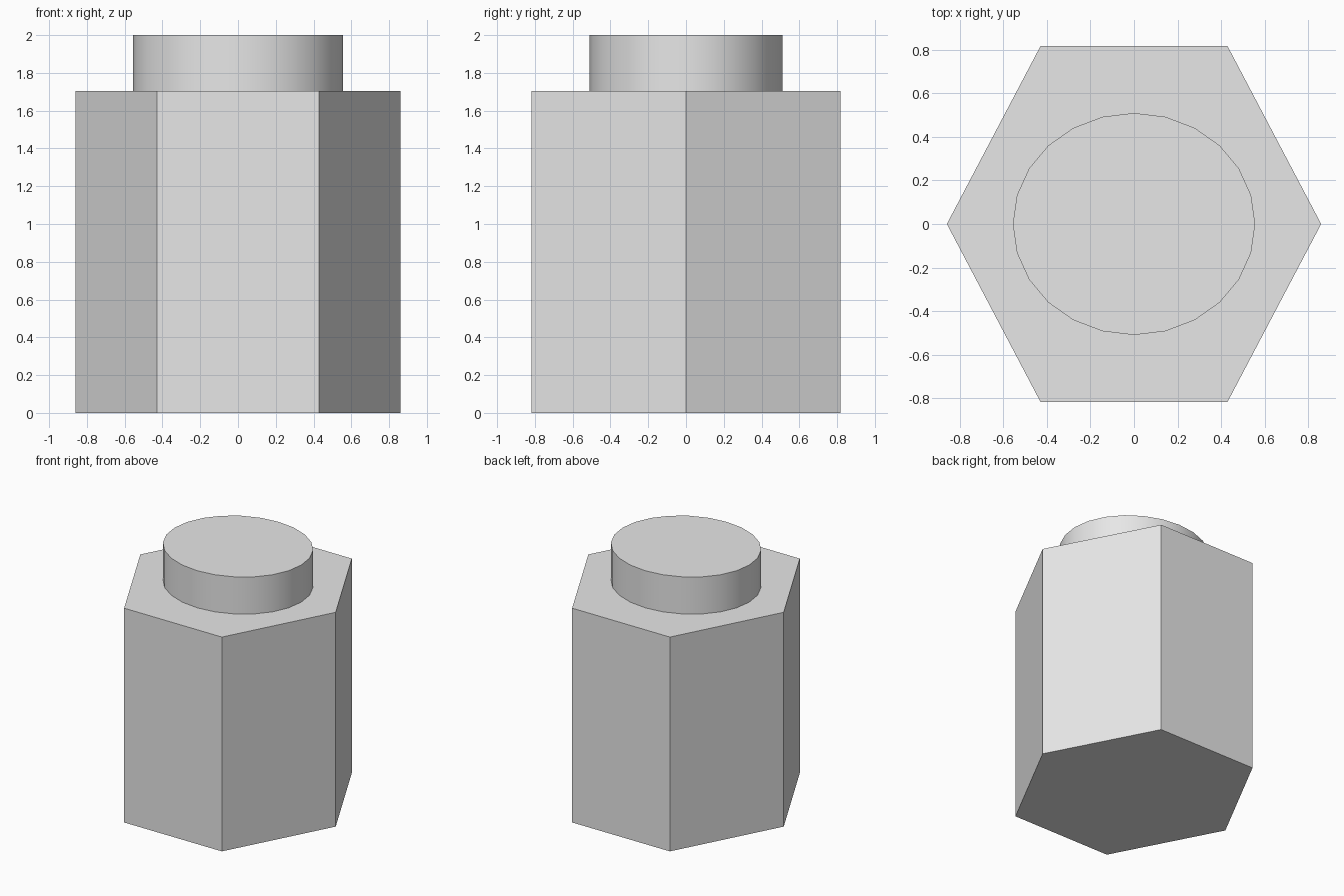
import bpy
import math

cube = bpy.data.objects.get("Cube")
if cube:
    bpy.data.objects.remove(cube, do_unlink=True)

# One plain grey for the whole model
grey = bpy.data.materials.new("light_grey")
grey.use_nodes = True
colour = (0.8, 0.8, 0.8, 1.0)
grey.diffuse_color = colour
grey.node_tree.nodes["Principled BSDF"].inputs["Base Color"].default_value = colour


def prism(name, sides, half_x, half_y, bottom, top):
    """Upright prism with a corner on the x axis, stretched to an oval outline."""
    bpy.ops.mesh.primitive_cylinder_add(
        vertices=sides, radius=1, depth=top - bottom,
        location=(0, 0, (bottom + top) / 2), rotation=(0, 0, math.pi / 2))
    obj = bpy.context.object
    obj.name = obj.data.name = name
    bpy.ops.object.transform_apply(location=False, rotation=True, scale=False)
    obj.scale = (half_x, half_y, 1)
    bpy.ops.object.transform_apply(location=False, rotation=False, scale=True)
    obj.data.materials.append(grey)
    return obj


BODY_TOP = 1.705

# Six-sided body, flat faces
prism("hexagonal_body", 6, 0.86, 0.817 / math.sin(math.pi / 3), 0, BODY_TOP)

# Round stud on top, smooth side with sharp rims
prism("round_stud", 24, 0.557, 0.51, BODY_TOP, 2)
bpy.ops.object.shade_smooth_by_angle(angle=math.radians(30))
